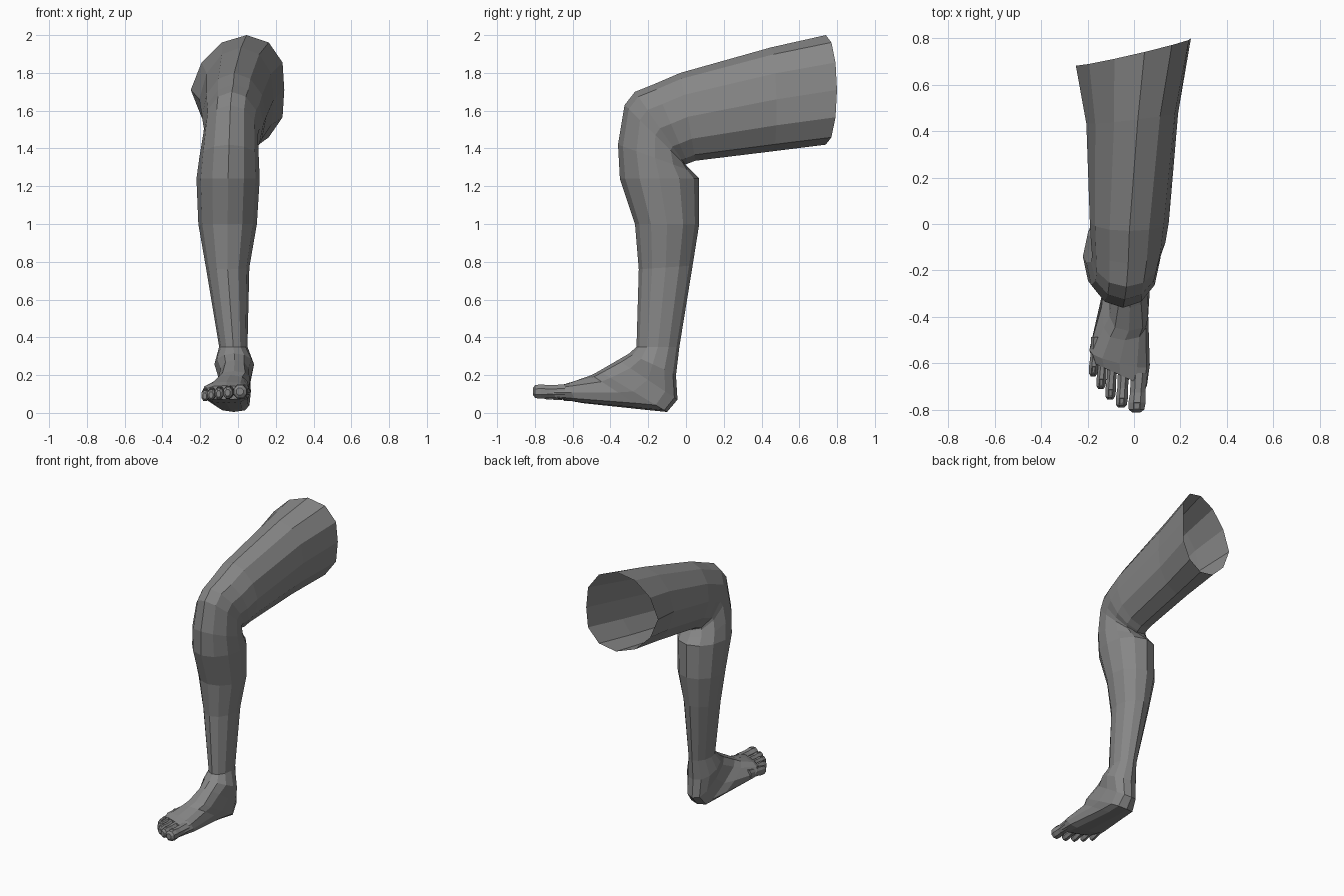
import bpy, bmesh, math
from mathutils import Vector

if "Cube" in bpy.data.objects:
    bpy.data.objects.remove(bpy.data.objects["Cube"])

skin = bpy.data.materials.new("dark_grey")
skin.diffuse_color = (0.24, 0.24, 0.24, 1)
skin.use_nodes = True
skin.node_tree.nodes["Principled BSDF"].inputs["Base Color"].default_value = skin.diffuse_color


def ring(front, back, x0, x1, n=2.0, skew=0.0, sides=12, phase=0.0):
    """Super-ellipse section from its front/back (y, z) points and x extent."""
    f, b = Vector((0, *front)), Vector((0, *back))
    mid, half = (f + b) / 2, (f - b) / 2
    cx, hw = (x0 + x1) / 2, (x1 - x0) / 2
    lean = 0.2 * max(skew, 0)  # thigh top and bottom sit towards +x
    pts = []
    for i in range(sides):
        a = 2 * math.pi * (i + phase) / sides
        c, s = math.cos(a), math.sin(a)
        u = math.copysign(abs(c) ** (2 / n), c)
        v = math.copysign(abs(s) ** (2 / n), s)
        pts.append(mid + half * u + Vector((cx + hw * v + lean * abs(u), skew * hw * v, 0)))
    return pts


def loft(name, rings, cap_start=False, nail=False):
    bm = bmesh.new()
    rows = [[bm.verts.new(p) for p in r] for r in rings]
    n = len(rows[0])
    for a, b in zip(rows, rows[1:]):
        for i in range(n):
            j = (i + 1) % n
            bm.faces.new((a[i], a[j], b[j], b[i]))
    if cap_start:
        bm.faces.new(rows[0])
    bm.faces.new(rows[-1])
    bmesh.ops.recalc_face_normals(bm, faces=bm.faces)
    if nail:  # sunken nail bed on the top face near the tip
        top = max((f for f in bm.faces if f.normal.z > 0.7),
                  key=lambda f: -f.calc_center_median().y)
        bmesh.ops.inset_individual(bm, faces=[top], thickness=0.004, depth=-0.003)
    me = bpy.data.meshes.new(name)
    bm.to_mesh(me)
    bm.free()
    me.materials.append(skin)
    ob = bpy.data.objects.new(name, me)
    bpy.context.collection.objects.link(ob)


# Leg and foot: one skin from the open thigh end, round the knee and heel, to the ball
sections = [
    # thigh
    ((.74, 2.0), (.74, 1.42), -.25, .245, 2, .24),
    ((.45, 1.935), (.46, 1.385), -.205, .19, 2, .12),
    ((-.03, 1.80), (.05, 1.335), -.19, .15),
    # knee
    ((-.17, 1.74), (.01, 1.32), -.185, .135),
    ((-.27, 1.70), (-.005, 1.315), -.18, .115),
    ((-.325, 1.63), (0, 1.31), -.185, .105),
    ((-.36, 1.42), (.03, 1.28), -.205, .11),
    # shin and calf
    ((-.35, 1.24), (.07, 1.24), -.22, .115),
    ((-.27, 1.0), (.07, 1.0), -.21, .10),
    ((-.25, .76), (.035, .78), -.17, .06),
    ((-.262, .35), (-.035, .35), -.10, .05),
    # ankle and heel
    ((-.30, .315), (-.053, .20), -.125, .085),
    ((-.36, .28), (-.045, .07), -.10, .065, 2.6),
    ((-.46, .222), (-.10, .005), -.112, .068, 3.4),
    # foot
    ((-.50, .20), (-.22, .017), -.14, .06, 2.9),
    ((-.60, .165), (-.55, .052), -.192, .068, 2.5, -.25),
    ((-.65, .145), (-.645, .07), -.175, .055, 2.7, -.45),
]
loft("leg", [ring(*s) for s in sections])

# Toes: tip x, tip y, half width; each runs 0.17 back into the ball
toes = [(.010, -.81, .040), (-.055, -.79, .028), (-.103, -.755, .025),
        (-.143, -.71, .023), (-.176, -.655, .022)]
for k, (tx, ty, hw) in enumerate(toes):
    hh = .026 + .38 * hw
    rings = []
    for t, s in ((1, 1), (.5, .88), (.25, 1), (.07, .9), (0, .5)):
        x, y, z = tx + .012 * t, ty + .17 * t, .113 - .006 * k * (1 - t)
        rings.append(ring((y, z + hh * s), (y, z - hh * s), x - hw * s, x + hw * s,
                          sides=8, phase=.5))
    loft(f"toe_{k + 1}", rings, cap_start=True, nail=True)
